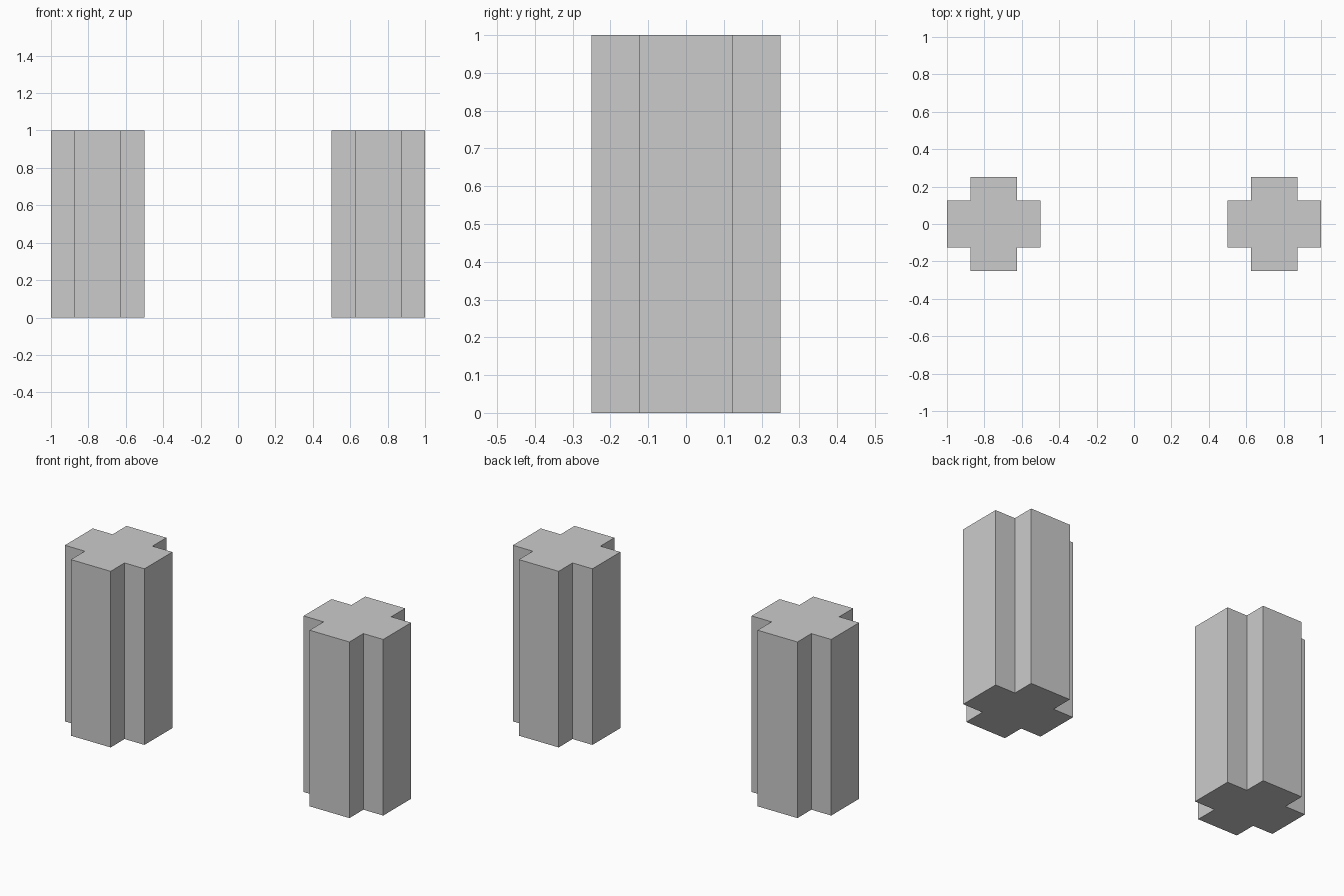
import bpy, bmesh

if "Cube" in bpy.data.objects:
    bpy.data.objects.remove(bpy.data.objects["Cube"])

ARM, HALF, HEIGHT = 0.25, 0.125, 1.0


def cross_column(name, x):
    """Prism with a plus-shaped section, standing on z = 0."""
    corner = [(ARM, -HALF), (ARM, HALF), (HALF, HALF)]
    profile = []
    for _ in range(4):
        profile += corner
        corner = [(-b, a) for a, b in corner]  # quarter turn
    bm = bmesh.new()
    base = bm.faces.new([bm.verts.new((a, b, 0)) for a, b in profile])
    top = bmesh.ops.extrude_face_region(bm, geom=[base], use_keep_orig=True)
    verts = [g for g in top["geom"] if isinstance(g, bmesh.types.BMVert)]
    bmesh.ops.translate(bm, verts=verts, vec=(0, 0, HEIGHT))
    bmesh.ops.recalc_face_normals(bm, faces=bm.faces)
    mesh = bpy.data.meshes.new(name)
    bm.to_mesh(mesh)
    bm.free()
    obj = bpy.data.objects.new(name, mesh)
    obj.location.x = x
    bpy.context.collection.objects.link(obj)


# Pair of matching columns, left and right
cross_column("left_column", -0.75)
cross_column("right_column", 0.75)
